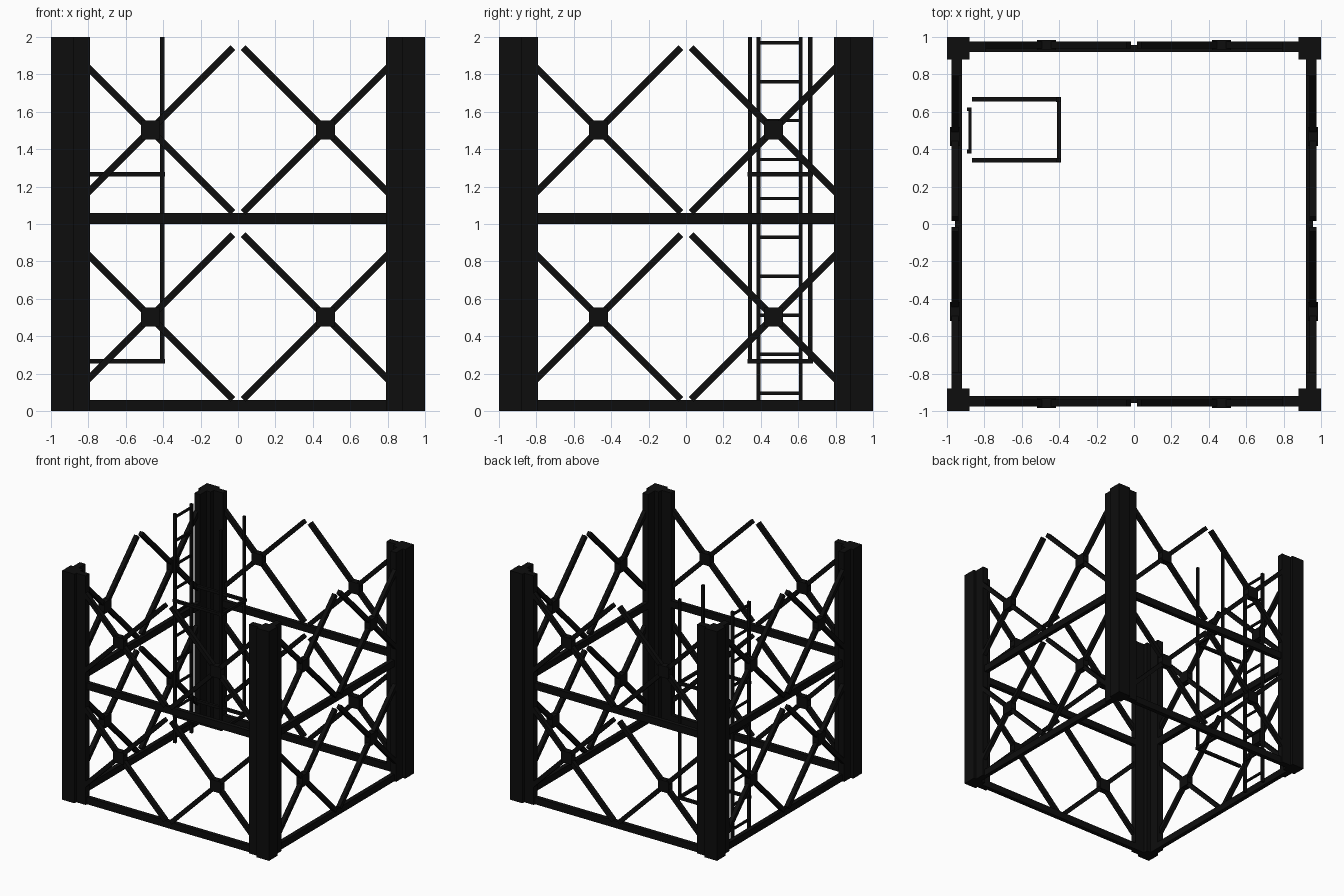
import bpy
import bmesh
from math import pi
from mathutils import Matrix, Vector

cube = bpy.data.objects.get("Cube")
if cube:
    bpy.data.objects.remove(cube, do_unlink=True)

black = bpy.data.materials.new("black_steel")
black.use_nodes = True
black.diffuse_color = (0.004, 0.004, 0.004, 1)
black.node_tree.nodes["Principled BSDF"].inputs["Base Color"].default_value = black.diffuse_color


def build(name, boxes, turn=0):
    """Make one object from boxes (centre, size, tilt about y)."""
    bm = bmesh.new()
    spin = Matrix.Rotation(turn, 4, 'Z')
    for centre, size, tilt in boxes:
        m = (spin @ Matrix.Translation(centre) @ Matrix.Rotation(tilt, 4, 'Y')
             @ Matrix.Diagonal((*size, 1)))
        bmesh.ops.create_cube(bm, size=1, matrix=m)
    mesh = bpy.data.meshes.new(name)
    bm.to_mesh(mesh)
    bm.free()
    mesh.materials.append(black)
    obj = bpy.data.objects.new(name, mesh)
    bpy.context.collection.objects.link(obj)
    return obj


def span(lo, hi):
    """Box from its lowest to its highest corner."""
    lo, hi = Vector(lo), Vector(hi)
    return ((lo + hi) / 2, hi - lo, 0)


sides = ["front", "left", "back", "right"]
for i, side in enumerate(sides):
    turn = i * pi / 2

    # Corner post: square core with a flange along each wall
    build(side + "_corner_post", [
        span((0.88, -1, 0), (1, -0.88, 2)),
        span((0.79, -0.975, 0), (0.9, -0.92, 2)),
        span((0.92, -0.9, 0), (0.975, -0.79, 2)),
    ], turn)

    # Horizontal beams at the bottom of each storey
    build(side + "_beams", [
        span((-0.9, -0.957, z), (0.9, -0.92, z + 0.06)) for z in (0, 1)
    ], turn)

    # Crossed braces with a square hub at each crossing
    braces, hubs = [], []
    for x in (-0.468, 0.468):
        for z in (0.503, 1.503):
            centre = (x, -0.957, z)
            for tilt in (-pi / 4, pi / 4):
                braces.append((centre, (1.245, 0.036, 0.036), tilt))
            hubs.append((centre, (0.1, 0.055, 0.1), 0))
    build(side + "_cross_braces", braces, turn)
    build(side + "_brace_hubs", hubs, turn)

# Ladder
build("ladder_stiles", [
    span((-0.892, y - 0.01, 0), (-0.868, y + 0.01, 2)) for y in (0.387, 0.613)
])
build("ladder_rungs", [
    ((-0.878, 0.5, 0.095 + 0.2083 * k), (0.016, 0.226, 0.018), 0) for k in range(10)
])

# Safety cage around the ladder: two open hoops and two uprights
hoops = []
for z in (0.265, 1.265):
    for y in (0.342, 0.666):
        hoops.append(((-0.627, y, z), (0.476, 0.024, 0.024), 0))
    hoops.append(((-0.4, 0.504, z), (0.022, 0.348, 0.024), 0))
build("cage_hoops", hoops)
build("cage_uprights", [
    span((-0.416, y - 0.011, 0.255), (-0.394, y + 0.011, 2)) for y in (0.342, 0.664)
])
